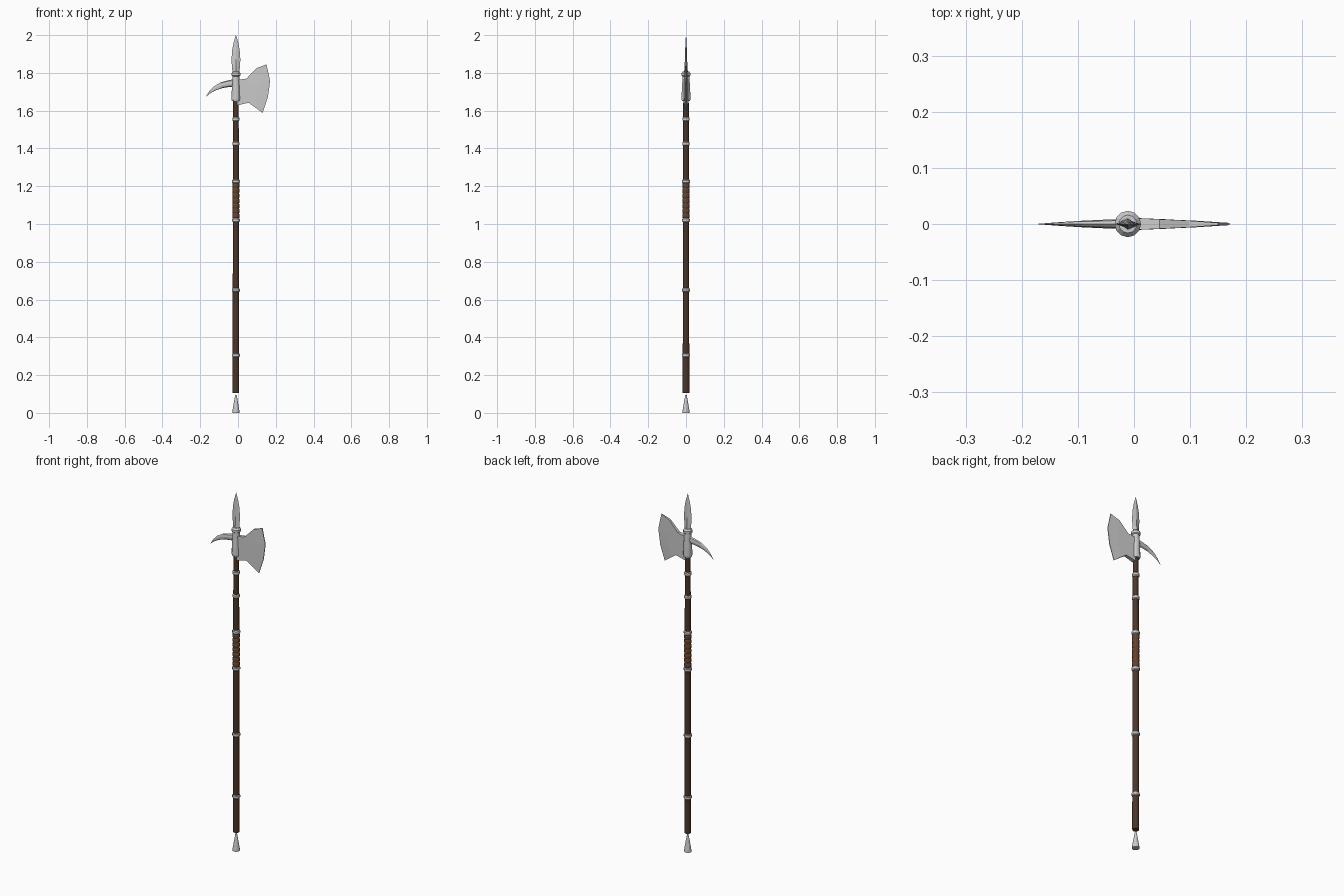
import bpy, bmesh
from math import cos, sin, tau

if "Cube" in bpy.data.objects:
    bpy.data.objects.remove(bpy.data.objects["Cube"])

CX = -0.011   # shaft axis in x


def material(name, rgb):
    m = bpy.data.materials.new(name)
    m.diffuse_color = (*rgb, 1)
    m.use_nodes = True
    m.node_tree.nodes["Principled BSDF"].inputs["Base Color"].default_value = m.diffuse_color
    return m


wood = material("dark_wood", (0.075, 0.037, 0.02))
leather = material("leather", (0.13, 0.058, 0.027))


def loft(name, rings, mat=None):
    """Skin a list of equal-length point rings and cap both ends."""
    bm = bmesh.new()
    vr = [[bm.verts.new(p) for p in r] for r in rings]
    n = len(vr[0])
    for a, b in zip(vr, vr[1:]):
        for i in range(n):
            j = (i + 1) % n
            bm.faces.new((a[i], a[j], b[j], b[i]))
    bm.faces.new(vr[0][::-1])
    bm.faces.new(vr[-1])
    bmesh.ops.recalc_face_normals(bm, faces=bm.faces)
    me = bpy.data.meshes.new(name)
    bm.to_mesh(me)
    bm.free()
    ob = bpy.data.objects.new(name, me)
    bpy.context.collection.objects.link(ob)
    if mat:
        me.materials.append(mat)
    return ob


def lathe(name, profile, mat=None, sides=12):
    """Profile of (radius, z) turned about the shaft axis."""
    return loft(name, [[(CX + r * cos(tau * i / sides), r * sin(tau * i / sides), z)
                        for i in range(sides)] for r, z in profile], mat)


# Wooden shaft, slightly tapered
lathe("shaft", [(0.0175, 0.105), (0.0165, 1.0), (0.0145, 1.66)], wood)

# Flared foot spike
lathe("foot_ferrule", [(0.019, 0), (0.018, 0.012), (0.011, 0.055), (0.004, 0.095)])

# Metal bands along the shaft
for k, z in enumerate((0.305, 0.65, 1.02, 1.225, 1.425, 1.555)):
    r = 0.0205 if k < 4 else 0.019
    lathe(f"band_{k + 1}", [(r - 0.004, z - 0.011), (r, z - 0.006),
                            (r, z + 0.006), (r - 0.004, z + 0.011)])

# Leather grip made of bulging wraps
wraps, z0, z1 = 7, 1.03, 1.216
step = (z1 - z0) / wraps
grip = []
for k in range(wraps):
    z = z0 + k * step
    grip += [(0.0168, z), (0.0192, z + step * 0.3), (0.0192, z + step * 0.7)]
lathe("grip", grip + [(0.0168, z1)], leather)

# Head socket with a collar at the top
lathe("head_socket", [(0.021, 1.65), (0.0235, 1.66), (0.0225, 1.70), (0.0185, 1.775),
                      (0.0185, 1.782), (0.0235, 1.786), (0.0235, 1.799), (0.016, 1.808)])

# Flat diamond-section top spike: (z, half width, half depth)
spike = [(1.79, 0.017, 0.011), (1.83, 0.021, 0.008), (1.87, 0.0235, 0.006),
         (1.92, 0.020, 0.0045), (1.96, 0.0125, 0.003), (2.0, 0.0006, 0.0005)]
loft("top_spike", [[(CX + w, 0, z), (CX, d, z), (CX - w, 0, z), (CX, -d, z)]
                   for z, w, d in spike])

# Axe blade: columns of (x, z) from top to bottom, thinning to the edge
blade = [
    (0.011, [(-0.005, 1.762), (-0.005, 1.72), (-0.005, 1.675), (-0.005, 1.628)]),
    (0.0085, [(0.045, 1.77), (0.048, 1.727), (0.052, 1.683), (0.056, 1.642)]),
    (0.006, [(0.098, 1.825), (0.108, 1.743), (0.103, 1.677), (0.093, 1.616)]),
    (0.002, [(0.151, 1.845), (0.17, 1.757), (0.158, 1.67), (0.13, 1.588)]),
]
loft("axe_blade", [[(x, t, z) for x, z in col] + [(x, -t, z) for x, z in col[::-1]]
                   for t, col in blade])

# Curved back hook: (x, z, half height, half depth)
hook = [(-0.015, 1.747, 0.021, 0.009), (-0.05, 1.743, 0.018, 0.0078),
        (-0.09, 1.734, 0.0155, 0.006), (-0.125, 1.717, 0.011, 0.0038),
        (-0.15, 1.697, 0.006, 0.002), (-0.17, 1.674, 0.0006, 0.0005)]
loft("back_hook", [[(x + 0.4 * h * sin(tau * i / 8) * (x + 0.015) / 0.155,
                     d * cos(tau * i / 8), z + h * sin(tau * i / 8))
                    for i in range(8)] for x, z, h, d in hook])
